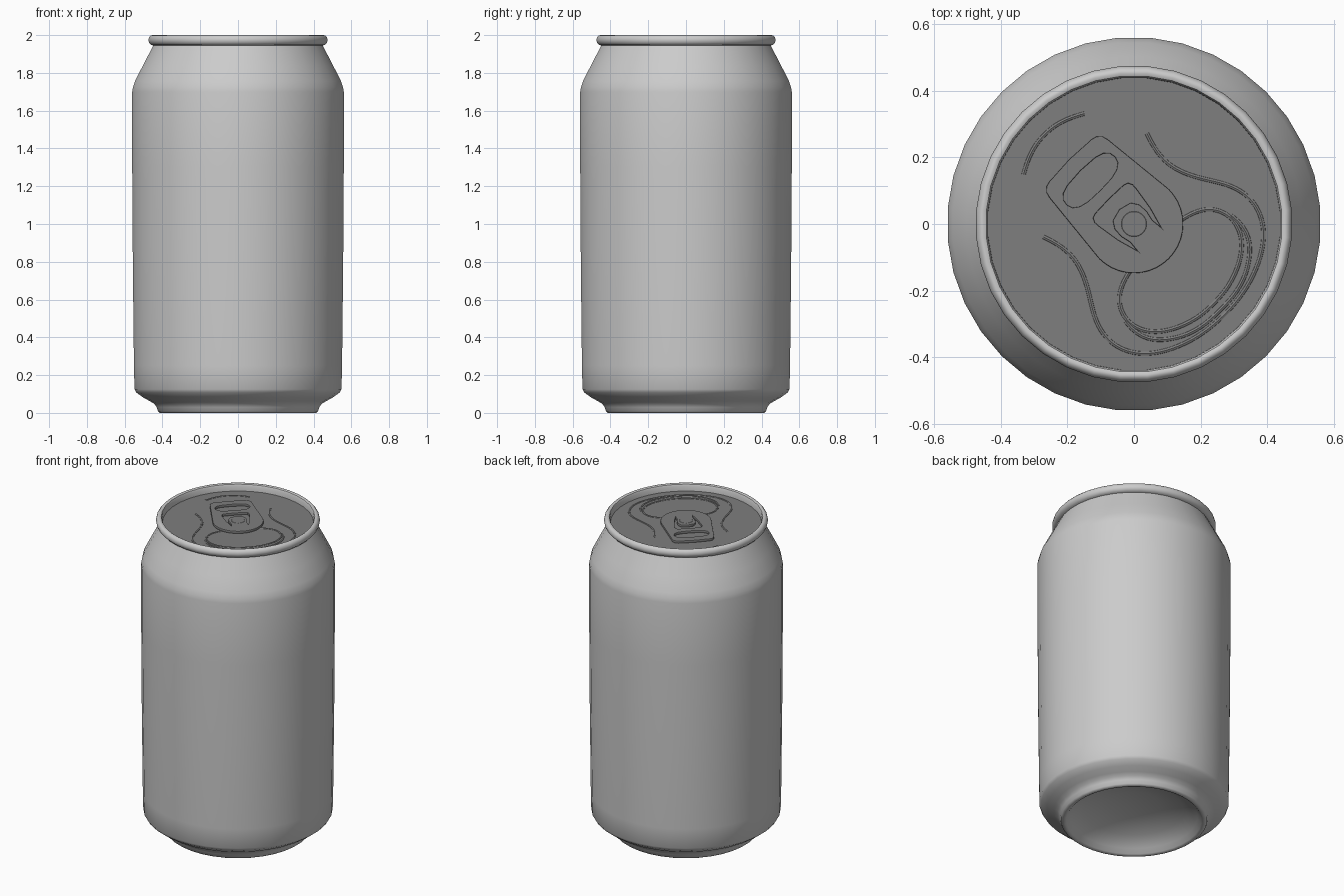
import bpy, bmesh, math

if "Cube" in bpy.data.objects:
    bpy.data.objects.remove(bpy.data.objects["Cube"])

LID_Z = 1.955


def material(name, v):
    m = bpy.data.materials.new(name)
    m.diffuse_color = (v, v, v, 1)
    m.use_nodes = True
    m.node_tree.nodes["Principled BSDF"].inputs["Base Color"].default_value = m.diffuse_color
    return m


BODY = material("light aluminium", 0.6)
LID = material("dark aluminium", 0.21)


def finish(obj, mat, angle=40):
    obj.data.materials.clear()
    obj.data.materials.append(mat)
    for p in obj.data.polygons:
        p.use_smooth = True
    obj.data.set_sharp_from_angle(angle=math.radians(angle))


def lathe(name, profile, mat, sides=36, angle=40):
    """Spin an (r, z) profile round z; r = 0 makes a pole."""
    bm = bmesh.new()
    rings = []
    for r, z in profile:
        n = sides if r > 0 else 1
        rings.append([bm.verts.new((r * math.cos(2 * math.pi * (i + .5) / sides),
                                    r * math.sin(2 * math.pi * (i + .5) / sides), z))
                      for i in range(n)])
    for a, b in zip(rings, rings[1:]):
        for i in range(sides):
            j = (i + 1) % sides
            quad = [a[i % len(a)], a[j % len(a)], b[j % len(b)], b[i % len(b)]]
            bm.faces.new(list(dict.fromkeys(quad)))
    me = bpy.data.meshes.new(name)
    bm.to_mesh(me)
    bm.free()
    obj = bpy.data.objects.new(name, me)
    bpy.context.collection.objects.link(obj)
    finish(obj, mat, angle)
    return obj


def mirrored(half):
    return half + [(u, -v) for u, v in reversed(half) if v != 0]


def curve(name, loops, mat, z, closed, extrude, bevel):
    """Lid detail in (u, v): u runs towards the tab's finger end."""
    cu = bpy.data.curves.new(name, 'CURVE')
    cu.dimensions = '2D' if closed else '3D'
    cu.fill_mode = 'BOTH' if closed else 'FULL'
    cu.extrude, cu.bevel_depth = extrude, bevel
    cu.bevel_resolution = 1 if closed else 2
    if closed:
        cu.offset = -bevel
    for pts in loops:
        sp = cu.splines.new('POLY' if closed else 'NURBS')
        sp.points.add(len(pts) - 1)
        for p, (u, v) in zip(sp.points, pts):
            p.co = (u, v, 0, 1)
        sp.use_cyclic_u = closed
        if not closed:
            sp.order_u, sp.use_endpoint_u, sp.resolution_u = 4, True, 6
    obj = bpy.data.objects.new(name, cu)
    obj.location.z = z
    obj.rotation_euler.z = math.radians(135)
    bpy.context.collection.objects.link(obj)
    bpy.ops.object.select_all(action='DESELECT')
    obj.select_set(True)
    bpy.context.view_layer.objects.active = obj
    bpy.ops.object.convert(target='MESH')
    finish(bpy.context.object, mat)


# Can wall, with domed base and tapered neck
lathe("can_body", [
    (0, .12), (.15, .11), (.29, .075), (.37, .03), (.392, .005), (.402, 0), (.415, 0),
    (.425, .008), (.432, .03), (.445, .048), (.468, .062), (.505, .082), (.54, .108),
    (.55, .125), (.553, .25), (.559, .8), (.5622, 1.3), (.5622, 1.70), (.558, 1.725),
    (.547, 1.757), (.505, 1.84), (.463, 1.92), (.448, 1.95)], BODY)

# Rolled rim
lathe("rim", [
    (.446, 1.945), (.462, 1.948), (.473, 1.960), (.4765, 1.974), (.473, 1.988),
    (.464, 1.998), (.455, 2.0), (.446, 1.996), (.441, 1.985), (.440, 1.945)], BODY)

# Lid panel and rivet
lathe("lid", [(.442, LID_Z), (0, LID_Z)], LID)
lathe("rivet", [(.042, LID_Z - .005), (.042, LID_Z + .013), (.037, LID_Z + .017),
                (0, LID_Z + .017)], LID, 24, 30)

# Pull tab with finger hole and slot round the rivet
arc = [(-.148 * math.cos(math.radians(a)), .148 * math.sin(math.radians(a)))
       for a in range(0, 91, 9)]
tab = mirrored(arc + [(.235, .124), (.254, .119), (.266, .106), (.270, .09), (.275, 0)])
finger = mirrored([(.143, 0), (.145, .05), (.152, .078), (.165, .096), (.182, .102),
                   (.2, .099), (.215, .085), (.223, .06), (.227, 0)])
slot = mirrored([(.106, 0), (.104, .06), (.099, .074), (.086, .08), (.07, .079),
                 (0, .068), (-.064, .05), (-.03, .047), (0, .054), (.03, .052),
                 (.052, .038), (.062, 0)])
curve("pull_tab", [tab, finger, slot], LID, LID_Z + .008, True, .005, .003)

# Pressed ridges on the lid: panel border, mouth outline, inner arc, finger dent
border = mirrored([(.165, .22), (.11, .20), (.04, .195), (-.05, .24), (-.12, .29),
                   (-.21, .31), (-.31, .26), (-.375, .13), (-.39, 0)])
mouth = mirrored([(-.09, .10), (-.10, .16), (-.14, .215), (-.22, .225), (-.29, .18),
                  (-.335, .08), (-.34, 0)])
inner = mirrored([(-.19, .225), (-.26, .235), (-.33, .17), (-.365, .08), (-.367, 0)])
dent = mirrored([(.34, .13), (.375, .07), (.385, 0)])
curve("lid_ridges", [border, mouth, inner, dent], LID, LID_Z - .004, False, 0, .008)
